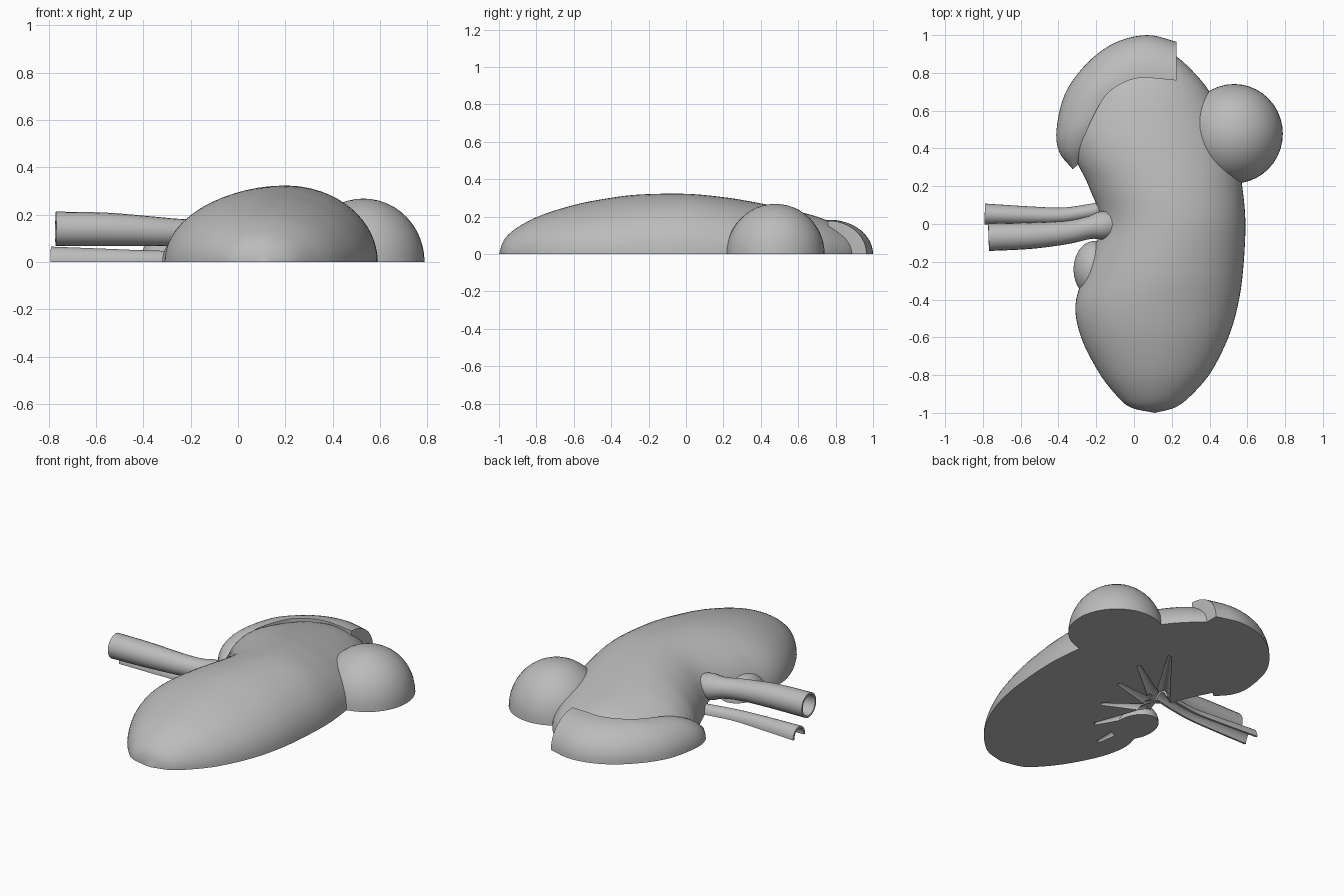
import bpy, bmesh
from math import sin, cos, pi, radians
from mathutils import Vector

cube = bpy.data.objects.get("Cube")
if cube:
    bpy.data.objects.remove(cube, do_unlink=True)

grey = bpy.data.materials.new("plain grey")
grey.use_nodes = True
grey.diffuse_color = (0.5, 0.5, 0.5, 1)
bsdf = next(n for n in grey.node_tree.nodes if n.type == 'BSDF_PRINCIPLED')
bsdf.inputs["Base Color"].default_value = (0.5, 0.5, 0.5, 1)


def finish(name, bm):
    """Clean a bmesh and turn it into an object."""
    bmesh.ops.remove_doubles(bm, verts=bm.verts, dist=0.0005)
    bmesh.ops.recalc_face_normals(bm, faces=bm.faces)
    mesh = bpy.data.meshes.new(name)
    bm.to_mesh(mesh)
    bm.free()
    mesh.materials.append(grey)
    ob = bpy.data.objects.new(name, mesh)
    bpy.context.collection.objects.link(ob)
    return ob


def select(ob):
    bpy.ops.object.select_all(action='DESELECT')
    ob.select_set(True)
    bpy.context.view_layer.objects.active = ob


def smooth(ob):
    select(ob)
    bpy.ops.object.shade_smooth_by_angle(angle=radians(40))


def spline(points, steps):
    """Smooth curve through points of any dimension."""
    pts = [Vector(p) for p in points]
    pts = [2 * pts[0] - pts[1]] + pts + [2 * pts[-1] - pts[-2]]
    out = []
    for a, b, c, d in zip(pts, pts[1:], pts[2:], pts[3:]):
        for i in range(steps):
            t = i / steps
            out.append(0.5 * (2 * b + (c - a) * t + (2 * a - 5 * b + 4 * c - d) * t ** 2
                              + (3 * b - a - 3 * c + d) * t ** 3))
    return out + [pts[-2]]


def loft(bm, sections, closed=True, caps=False):
    """Skin a list of equal-length point rings."""
    rings = [[bm.verts.new(p) for p in s] for s in sections]
    n = len(rings[0])
    for a, b in zip(rings, rings[1:]):
        for i in range(n if closed else n - 1):
            j = (i + 1) % n
            bm.faces.new((a[i], a[j], b[j], b[i]))
    if caps:
        bm.faces.new(rings[0])
        bm.faces.new(rings[-1])


def tube(bm, path, arc=2 * pi, sides=20, steps=5, caps=False):
    """Tube along x, y, z, radius points; an arc below a full turn gives a trough."""
    pts = spline(path, steps)
    full = arc > 6
    sections = []
    for i, p in enumerate(pts):
        ahead = pts[min(i + 1, len(pts) - 1)].xyz - pts[max(i - 1, 0)].xyz
        side = Vector((ahead.y, -ahead.x, 0)).normalized()
        up = side.cross(ahead).normalized()
        if up.z < 0:
            up = -up
        angles = [arc * k / sides for k in range(sides if full else sides + 1)]
        sections.append([p.xyz + p.w * (side * cos(a) + up * sin(a)) for a in angles])
    loft(bm, sections, full, caps)


def dome(name, centre, radii):
    """Upper half of an ellipsoid with a flat base."""
    bm = bmesh.new()
    bmesh.ops.create_uvsphere(bm, u_segments=40, v_segments=24, radius=1)
    cut = bmesh.ops.bisect_plane(bm, geom=bm.verts[:] + bm.edges[:] + bm.faces[:],
                                 plane_co=(0, 0, 0), plane_no=(0, 0, 1), clear_inner=True)
    rim = [e for e in bm.edges if e.is_boundary]
    bmesh.ops.edgeloop_fill(bm, edges=rim)
    for v in bm.verts:
        v.co = Vector(c + r * k for c, r, k in zip(centre, radii, v.co))
    smooth(finish(name, bm))


# Main bean-shaped body: y, left edge, right edge, height
outline = [(-1, 0.11, 0.11, 0), (-0.97, -0.02, 0.22, 0.08), (-0.9, -0.1, 0.31, 0.143),
           (-0.78, -0.19, 0.41, 0.205), (-0.6, -0.28, 0.5, 0.262), (-0.43, -0.31, 0.55, 0.296),
           (-0.25, -0.26, 0.577, 0.318), (0, -0.18, 0.59, 0.322), (0.2, -0.24, 0.573, 0.304),
           (0.35, -0.31, 0.545, 0.28), (0.5, -0.33, 0.5, 0.25), (0.7, -0.25, 0.4, 0.2),
           (0.82, -0.13, 0.3, 0.145), (0.9, -0.01, 0.205, 0.085), (0.94, 0.1, 0.1, 0)]
bm = bmesh.new()
sections = []
for y, left, right, height in spline(outline, 5):
    mid, half = (left + right) / 2, (right - left) / 2
    sections.append([(mid + half * cos(pi * k / 32), y, max(height, 0) * sin(pi * k / 32))
                     for k in range(33)])
loft(bm, sections)
body = finish("organ_body", bm)

# Branching hollows in the flat underside, fanning out from the notch
tips = [(0.14, 0.47), (0.2, 0.28), (0.0, 0.24), (0.16, 0.06),
        (0.09, -0.17), (-0.02, -0.36), (-0.16, -0.5)]
for x, y in tips:
    bm = bmesh.new()
    tube(bm, [(-0.19, 0, 0.0, 0.05), ((x - 0.19) / 2, y / 2, 0.005, 0.03), (x, y, 0, 0.012)],
         sides=10, steps=3, caps=True)
    cutter = finish("hollow_cutter", bm)
    cutter.hide_render = True
    select(body)
    mod = body.modifiers.new("hollow", 'BOOLEAN')
    mod.operation = 'DIFFERENCE'
    mod.solver = 'EXACT'
    mod.object = cutter
    bpy.ops.object.modifier_apply(modifier=mod.name)
    bpy.data.objects.remove(cutter, do_unlink=True)
smooth(body)

# Crescent cap over the back end: outer x, y, then inner x, y, height
crescent = [(-0.325, 0.29, -0.3, 0.31, 0.04), (-0.395, 0.38, -0.28, 0.4, 0.11),
            (-0.41, 0.5, -0.24, 0.52, 0.158), (-0.365, 0.69, -0.15, 0.68, 0.178),
            (-0.25, 0.85, -0.05, 0.75, 0.182), (-0.1, 0.96, 0.04, 0.775, 0.182),
            (0.07, 1.0, 0.12, 0.77, 0.182), (0.225, 0.965, 0.225, 0.76, 0.178)]
bm = bmesh.new()
sections = []
for ox, oy, ix, iy, top in [tuple(p) for p in spline(crescent, 5)]:
    ring = []
    for k in range(13):
        a = pi / 2 * k / 12
        f = 1 - cos(a)
        ring.append((ox + (ix - ox) * f, oy + (iy - oy) * f, top * sin(a)))
    sections.append(ring + [(ix, iy, 0)])
loft(bm, sections, caps=True)
smooth(finish("crescent_gland", bm))

# Round growth on the side, and the small lobe beside the notch
dome("round_growth", (0.53, 0.478, 0), (0.258, 0.263, 0.268))
dome("notch_lobe", (-0.21, -0.24, 0), (0.11, 0.15, 0.12))

# Hollow vessels leaving the notch
vessels = {
    "large_vessel": (2 * pi, [(-0.77, -0.07, 0.14, 0.073), (-0.55, -0.062, 0.138, 0.07),
                              (-0.36, -0.045, 0.13, 0.062), (-0.24, -0.02, 0.122, 0.06),
                              (-0.17, -0.008, 0.115, 0.075), (-0.1, 0, 0.105, 0.07)]),
    "small_vessel": (pi, [(-0.79, 0.052, 0, 0.056), (-0.55, 0.045, 0, 0.048),
                          (-0.38, 0.045, 0, 0.042), (-0.24, 0.065, 0, 0.04),
                          (-0.12, 0.09, 0, 0.04)]),
}
for name, (arc, path) in vessels.items():
    bm = bmesh.new()
    tube(bm, path, arc)
    if arc < 6:
        for v in bm.verts:
            v.co.z *= 1.16
    vessel = finish(name, bm)
    # Point the walls outward so the thickness grows inward
    mesh = vessel.data
    highest = max(mesh.polygons, key=lambda p: p.center.z)
    if highest.normal.z < 0:
        mesh.flip_normals()
    select(vessel)
    wall = vessel.modifiers.new("wall", 'SOLIDIFY')
    wall.thickness = 0.012
    wall.offset = -1
    bpy.ops.object.modifier_apply(modifier=wall.name)
    smooth(vessel)
